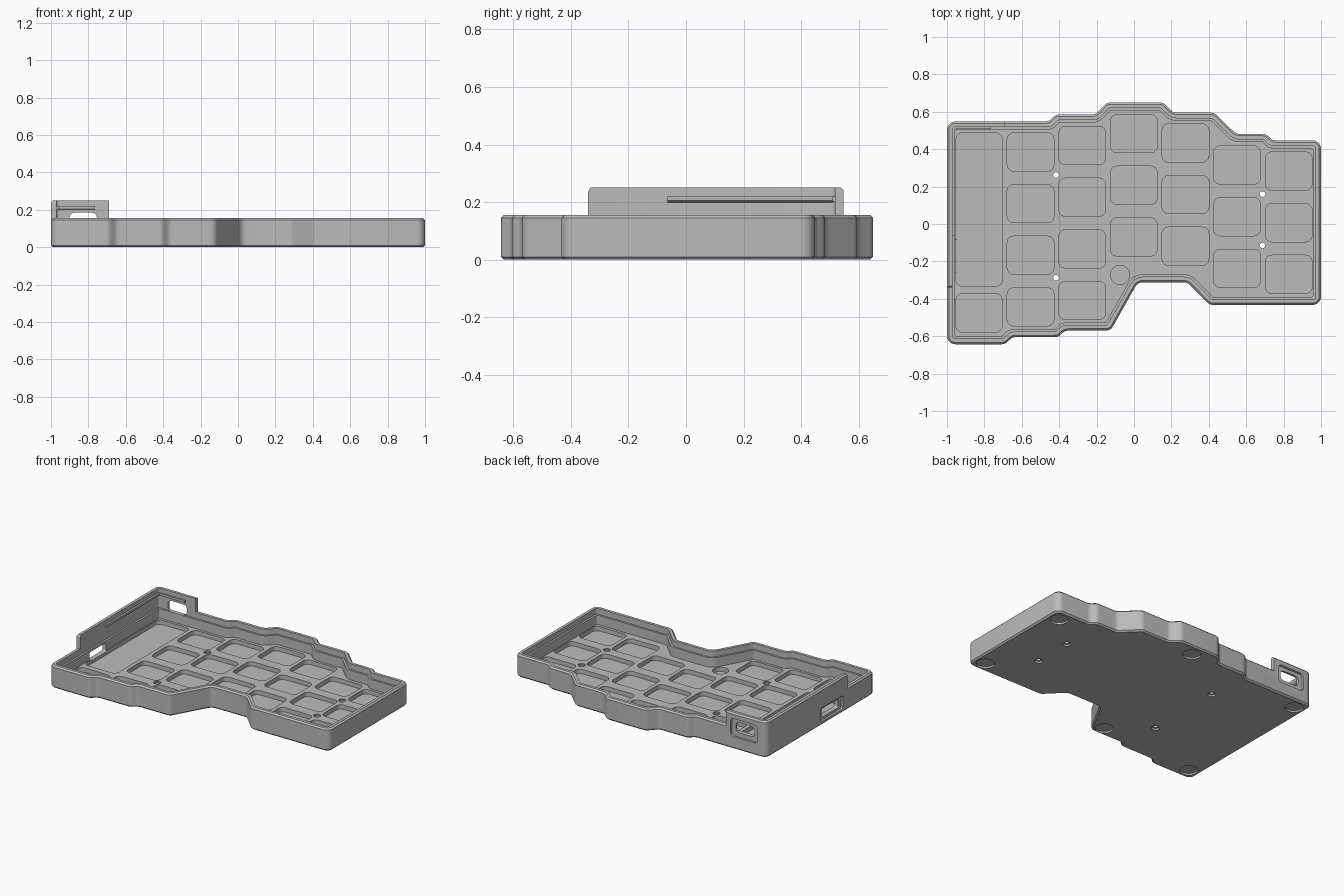
import bpy, bmesh, math
from mathutils import Vector

if "Cube" in bpy.data.objects:
    bpy.data.objects.remove(bpy.data.objects["Cube"])

grey = bpy.data.materials.new("Matte grey")
grey.use_nodes = True
grey.diffuse_color = (0.5, 0.5, 0.5, 1)
grey.node_tree.nodes["Principled BSDF"].inputs["Base Color"].default_value = (0.5, 0.5, 0.5, 1)

# Case outline, clockwise from the back corner of the tall wall
OUTLINE = [(-1, .548), (-.455, .548), (-.42, .585), (-.205, .585), (-.145, .65),
           (.155, .65), (.21, .595), (.43, .595), (.545, .482), (.705, .482),
           (.74, .447), (1, .447), (1, -.433), (.405, -.433), (.285, -.312),
           (.02, -.312), (-.125, -.57), (-.37, -.57), (-.405, -.605), (-.65, -.605),
           (-.69, -.643), (-1, -.643)]


def rounded(pts, radius, inset=0.0, steps=5):
    """Inset a clockwise polygon and round its corners with arcs."""
    pts = [Vector(p) for p in pts]
    n = len(pts)
    moved, turns = [], []
    for i, p in enumerate(pts):
        a = (p - pts[i - 1]).normalized()
        b = (pts[(i + 1) % n] - p).normalized()
        na, nb = Vector((a.y, -a.x)), Vector((b.y, -b.x))
        moved.append(p + (na + nb) * inset / (1 + na.dot(nb)))
        turns.append(math.atan2(a.x * b.y - a.y * b.x, a.dot(b)))
    loop = []
    for i, p in enumerate(moved):
        to_prev, to_next = moved[i - 1] - p, moved[(i + 1) % n] - p
        r = max(radius - inset, .01) if turns[i] < 0 else radius + inset
        t = r * math.tan(abs(turns[i]) / 2)
        t = min(t, .45 * to_prev.length, .45 * to_next.length)
        r = t / math.tan(abs(turns[i]) / 2)
        u, v = to_prev.normalized(), to_next.normalized()
        centre = p + (u + v).normalized() * math.hypot(r, t)
        s, e = p + u * t - centre, p + v * t - centre
        ang = math.atan2(s.x * e.y - s.y * e.x, s.dot(e))
        for k in range(steps + 1):
            f = ang * k / steps
            c, d = math.cos(f), math.sin(f)
            loop.append(centre + Vector((s.x * c - s.y * d, s.x * d + s.y * c)))
    return loop


def box_loop(x0, x1, y0, y1, radius):
    return rounded([(x0, y1), (x1, y1), (x1, y0), (x0, y0)], radius)


def circle(x, y, r, n=32):
    return [(x + r * math.cos(math.tau * k / n), y + r * math.sin(math.tau * k / n))
            for k in range(n)]


def loft(bm, loops, closed=False):
    """Skin a stack of 3D loops, capped at the ends or closed into a ring."""
    rows = [[bm.verts.new(p) for p in lp] for lp in loops]
    faces = []
    for a, b in zip(rows, rows[1:] + ([rows[0]] if closed else [])):
        for i in range(len(a)):
            j = (i + 1) % len(a)
            faces.append(bm.faces.new((a[i], a[j], b[j], b[i])))
    if not closed:
        faces += [bm.faces.new(rows[0]), bm.faces.new(rows[-1])]
    bmesh.ops.recalc_face_normals(bm, faces=faces)


def prism(bm, pts, lo, hi, axis="z"):
    place = {"z": lambda p, h: (p[0], p[1], h),
             "y": lambda p, h: (p[0], h, p[1]),
             "x": lambda p, h: (h, p[0], p[1])}[axis]
    loft(bm, [[place(p, h) for p in pts] for h in (lo, hi)])


def make(name, build):
    bm = bmesh.new()
    build(bm)
    mesh = bpy.data.meshes.new(name)
    bm.to_mesh(mesh)
    bm.free()
    mesh.materials.append(grey)
    obj = bpy.data.objects.new(name, mesh)
    bpy.context.collection.objects.link(obj)
    return obj


def boolean(target, build, operation):
    tool = build if isinstance(build, bpy.types.Object) else make("cutter", build)
    mod = target.modifiers.new("cut", "BOOLEAN")
    mod.operation, mod.object, mod.solver = operation, tool, "EXACT"
    bpy.context.view_layer.objects.active = target
    bpy.ops.object.modifier_apply(modifier=mod.name)
    bpy.data.objects.remove(tool)


def layers(spec):
    return [[(p.x, p.y, z) for p in rounded(OUTLINE, .045, d)] for d, z in spec]


# Tray with chamfered rim, stepped inner ledge and floor
case = make("case_tray", lambda bm: loft(bm, layers(
    [(.01, 0), (0, .01), (0, .145), (.01, .155), (.03, .155),
     (.03, .115), (.043, .115), (.043, .05)])))

# Tall corner wall, trimmed from a full ring
wall = make("corner_wall", lambda bm: loft(bm, layers(
    [(0, .125), (0, .24), (.01, .25), (.03, .25), (.03, .125)]), closed=True))
boolean(wall, lambda bm: prism(bm, [(-.34, .1), (-.34, .237), (-.327, .26), (.7, .26), (.7, .1)],
                               -1.1, -.69, "x"), "INTERSECT")
boolean(case, wall, "UNION")


# Key pockets: columns of equal recesses, plus the controller and lower corner pockets
def pockets(bm):
    for col, top in enumerate([.487, .521, .585, .535, .417, .385], 1):
        x = -.829 + .276 * col
        for row in range(4 if col < 3 else 3):
            y = top - .276 * row
            prism(bm, box_loop(x - .125, x + .125, y - .204, y, .035), .02, .08)
    for y0, y1 in ((-.333, .487), (-.578, -.373)):
        prism(bm, box_loop(-.952, -.704, y0, y1, .035), .02, .08)
    prism(bm, circle(-.075, -.272, .051), .02, .08)


SCREWS = [(-.417, .262), (-.417, -.288), (.687, .16), (.687, -.115)]
FEET = [(.92, .365), (.92, -.355), (-.92, .468), (-.92, -.562), (0, .565), (-.175, -.5)]


# Screw holes with wider mouths above and below
def screw_holes(bm):
    for x, y in SCREWS:
        loft(bm, [[(px, py, z) for px, py in circle(x, y, r, 24)] for r, z in
                  ((.026, -.02), (.026, .012), (.015, .012), (.015, .042), (.023, .042), (.023, .08))])


# Round foot recesses underneath
def foot_recesses(bm):
    for x, y in FEET:
        prism(bm, circle(x, y, .058), -.02, .012)


# Port openings: shallow outer recess, then a through slot
def port_recesses(bm):
    prism(bm, box_loop(-.93, -.725, .085, .21, .025), .533, .6, "y")
    prism(bm, box_loop(-.29, -.05, .025, .118, .015), -1.1, -.985, "x")


def port_slots(bm):
    prism(bm, box_loop(-.9, -.755, .115, .185, .025), .49, .6, "y")
    prism(bm, box_loop(-.26, -.08, .042, .102, .01), -1.1, -.935, "x")


for step in (pockets, screw_holes, foot_recesses, port_recesses, port_slots):
    boolean(case, step, "DIFFERENCE")

# Retaining ridges on the inside of the tall wall
side_ridge = make("side_ridge", lambda bm: prism(
    bm, [(-.98, .195), (-.957, .205), (-.957, .22), (-.98, .22)], -.065, .525, "y"))
back_ridge = make("back_ridge", lambda bm: prism(
    bm, [(.53, .195), (.507, .205), (.507, .22), (.53, .22)], -.97, -.765, "x"))

bpy.ops.object.select_all(action="DESELECT")
case.select_set(True)
bpy.context.view_layer.objects.active = case
bpy.ops.object.shade_smooth_by_angle(angle=math.radians(25))
